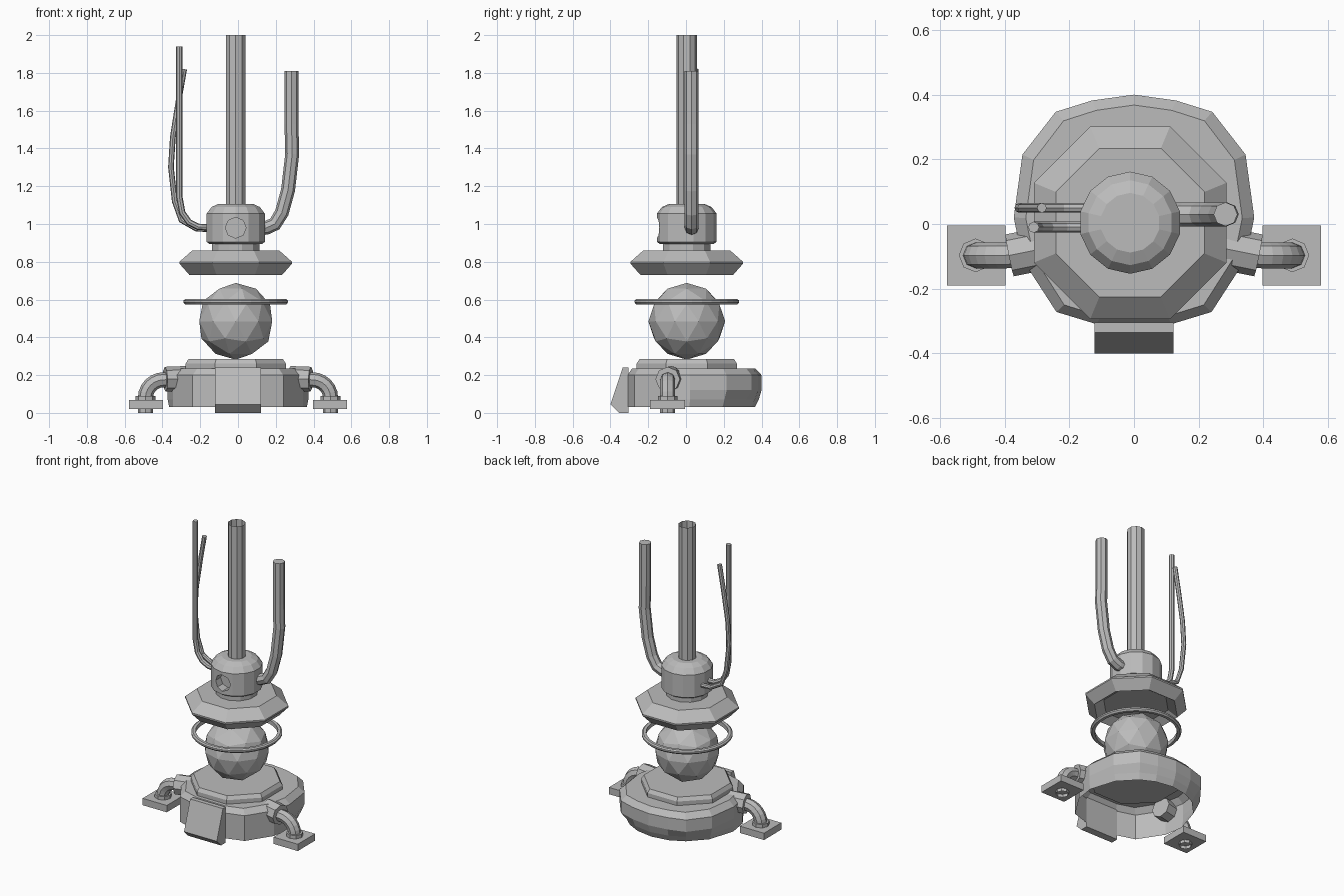
import bpy, bmesh, math
from mathutils import Matrix

if "Cube" in bpy.data.objects:
    bpy.data.objects.remove(bpy.data.objects["Cube"])

grey = bpy.data.materials.new("plain grey")
grey.diffuse_color = (0.5, 0.5, 0.5, 1)
grey.use_nodes = True
grey.node_tree.nodes["Principled BSDF"].inputs["Base Color"].default_value = grey.diffuse_color
CX, CY = -0.012, 0.004          # axis of the upper parts


def finish(name, bm, recalc=True):
    if recalc:
        bmesh.ops.recalc_face_normals(bm, faces=bm.faces)
    me = bpy.data.meshes.new(name)
    bm.to_mesh(me)
    bm.free()
    me.materials.append(grey)
    ob = bpy.data.objects.new(name, me)
    bpy.context.collection.objects.link(ob)
    return ob


def skin(name, rings, bottom=True, top=True, loop=False):
    """Join equal rings of points into a surface."""
    bm = bmesh.new()
    vs = [[bm.verts.new(p) for p in ring] for ring in rings]
    n = len(vs[0])
    pairs = list(zip(vs, vs[1:])) + ([(vs[-1], vs[0])] if loop else [])
    for a, b in pairs:
        for i in range(n):
            j = (i + 1) % n
            bm.faces.new((a[i], a[j], b[j], b[i]))
    if bottom and not loop:
        bm.faces.new(vs[0][::-1])
    if top and not loop:
        bm.faces.new(vs[-1])
    return finish(name, bm, bottom or top or loop)


def lathe(name, profile, sides, **kw):
    """Turn (radius, z) points around the axis; radius is to the flats."""
    k = 1 / math.cos(math.pi / sides)
    ang = [2 * math.pi * (i + 0.5) / sides for i in range(sides)]
    return skin(name, [[(CX + r * k * math.cos(a), CY + r * k * math.sin(a), z)
                        for a in ang] for r, z in profile], **kw)


def tube(name, pts, radius, caps=True):
    """Eight-sided pipe along a path."""
    cu = bpy.data.curves.new(name, 'CURVE')
    cu.dimensions = '3D'
    cu.bevel_depth = radius
    cu.bevel_resolution = 2
    cu.use_fill_caps = caps
    sp = cu.splines.new('POLY')
    sp.points.add(len(pts) - 1)
    for p, co in zip(sp.points, pts):
        p.co = (*co, 1)
    tmp = bpy.data.objects.new(name + "_path", cu)
    bpy.context.collection.objects.link(tmp)
    me = bpy.data.meshes.new_from_object(
        tmp.evaluated_get(bpy.context.evaluated_depsgraph_get()))
    bpy.data.objects.remove(tmp)
    me.materials.clear()
    me.materials.append(grey)
    for f in me.polygons:
        f.use_smooth = False
        f.material_index = 0
    ob = bpy.data.objects.new(name, me)
    bpy.context.collection.objects.link(ob)
    return ob


def box(name, size, loc):
    bm = bmesh.new()
    bmesh.ops.create_cube(bm, size=1, matrix=Matrix.Translation(loc) @ Matrix.Diagonal((*size, 1)))
    return finish(name, bm)


# Base drum: faceted outline above a rounder lower rim, open below
half = [(0.115, -0.31), (0.24, -0.272), (0.345, -0.11), (0.372, 0.02),
        (0.345, 0.215), (0.242, 0.347), (0.13, 0.382)]
outline = [(0, -0.31)] + half + [(0, 0.40)] + [(-x, y) for x, y in reversed(half)]


def rounded(x, y, r):
    d = math.hypot(x, y)
    k = min(r / d, 1)
    return x * k, max(y * k, -0.31)


base = skin("base_drum", [
    [(*rounded(x, y, 0.365), 0.03) for x, y in outline],
    [(*rounded(x, y, 0.385), 0.07) for x, y in outline],
    [(x, y, 0.12) for x, y in outline],
    [(x, y, 0.20) for x, y in outline],
    [(x * 0.9, y * 0.92, 0.235) for x, y in outline]], bottom=False)

# Stepped octagonal plate carrying the ball
lathe("base_plate", [(0.265, 0.23), (0.265, 0.262), (0.25, 0.285), (0.2, 0.285)], 8)

# Sloping front panel
wedge = [(-0.40, 0.045), (-0.335, 0.24), (-0.305, 0.24), (-0.305, 0.0), (-0.355, 0.0)]
skin("front_panel", [[(x, y, z) for y, z in wedge] for x in (-0.122, 0.122)])

# Feet: elbow pipe, collars and square pad on each side
for s, side in ((-1, "left"), (1, "right")):
    elbow = [(s * (0.395 + 0.095 * math.cos(a)), -0.097, 0.08 + 0.095 * math.sin(a))
             for a in (math.radians(15 * i) for i in range(7))]
    tube(side + "_foot_pipe", [(s * 0.49, -0.097, 0)] + elbow + [(s * 0.30, -0.09, 0.178)],
         0.04, caps=False)
    tube(side + "_base_collar", [(s * 0.275, -0.075, 0.182), (s * 0.385, -0.097, 0.178)], 0.066)
    tube(side + "_foot_collar", [(s * 0.49, -0.097, 0.04), (s * 0.49, -0.097, 0.09)], 0.052)
    box(side + "_foot_pad", (0.18, 0.185, 0.046), (s * 0.488, -0.097, 0.044))

# Faceted ball and the ring floating around it
bm = bmesh.new()
bmesh.ops.create_icosphere(bm, subdivisions=2, radius=0.203,
                           matrix=Matrix.Translation((CX, CY, 0.485)))
finish("ball", bm)
lathe("ring", [(0.25, 0.575), (0.268, 0.575), (0.277, 0.585), (0.277, 0.595),
               (0.268, 0.602), (0.25, 0.602)], 32, loop=True)

# Octagonal collar disc, slightly hollow underneath
lathe("collar_disc", [(0.19, 0.77), (0.245, 0.73), (0.298, 0.79), (0.298, 0.80),
                      (0.23, 0.86)], 8)

# Neck, domed head with a round port in front
lathe("neck", [(0.125, 0.85), (0.125, 0.91)], 12)
head = lathe("head", [(0.14, 0.895), (0.154, 0.905), (0.154, 1.055),
                      (0.128, 1.09), (0.09, 1.107)], 14)
cutter = tube("port_cutter", [(CX, -0.25, 0.98), (CX, -0.09, 0.98)], 0.055)
cutter.hide_render = True
cutter.hide_viewport = True
cut = head.modifiers.new("port", 'BOOLEAN')
cut.operation = 'DIFFERENCE'
cut.solver = 'EXACT'
cut.object = cutter

# Tall open shaft
lathe("shaft", [(0.052, 1.09), (0.052, 2.0)], 10, bottom=False, top=False)

# Side pipes rising from the head
paths = {
    "right_pipe": (0.037, 0.03, [(0.08, 0.975), (0.15, 0.98), (0.195, 1.0), (0.232, 1.06),
                                 (0.265, 1.18), (0.287, 1.37), (0.283, 1.53), (0.283, 1.81)]),
    "left_straight_pipe": (0.017, -0.01, [(-0.1, 0.98), (-0.21, 0.985), (-0.26, 1.01),
                                          (-0.295, 1.06), (-0.31, 1.14), (-0.31, 1.94)]),
    "left_bowed_pipe": (0.015, 0.05, [(-0.1, 0.97), (-0.22, 0.975), (-0.3, 1.02), (-0.335, 1.12),
                                      (-0.355, 1.3), (-0.345, 1.46), (-0.315, 1.65), (-0.285, 1.82)]),
}
for name, (r, y, pts) in paths.items():
    tube(name, [(x, y, z) for x, z in pts], r)
